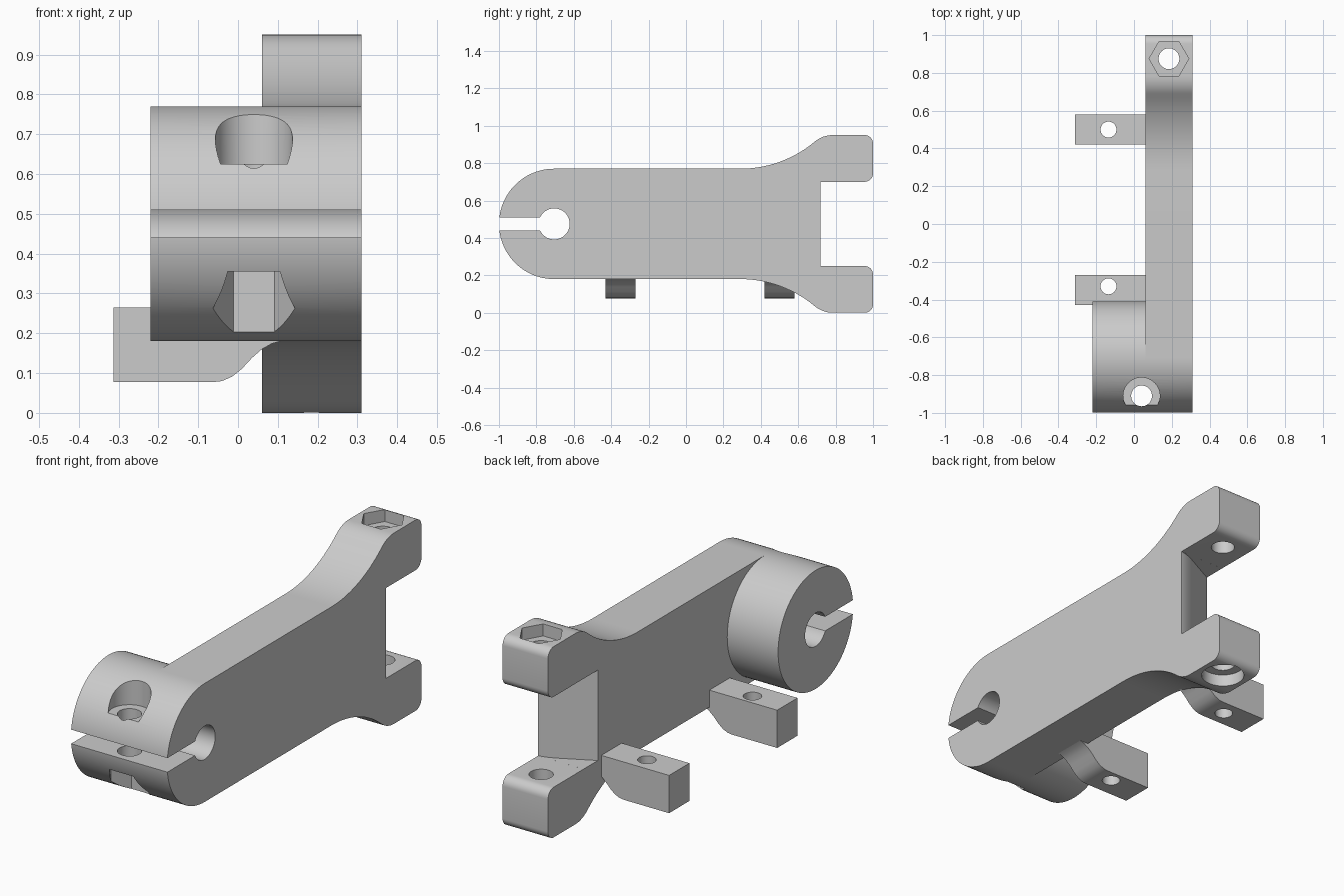
import bpy
import bmesh
from math import cos, sin, radians

cube = bpy.data.objects.get("Cube")
if cube:
    bpy.data.objects.remove(cube, do_unlink=True)

grey = bpy.data.materials.new("light_grey")
grey.use_nodes = True
COLOUR = (0.6, 0.6, 0.6, 1)
grey.diffuse_color = COLOUR
grey.node_tree.nodes["Principled BSDF"].inputs["Base Color"].default_value = COLOUR

MID = 0.475             # height of the mirror plane
PIVOT = -0.705          # y of the clamp bore
RADIUS = 0.295          # clamp radius
INNER, OUTER = 0.06, 0.31   # arm thickness along x


def arc(cu, cv, r, a0, a1, n):
    """Points along an arc, angles in degrees, both ends included."""
    angles = [radians(a0 + (a1 - a0) * i / n) for i in range(n + 1)]
    return [(cu + r * cos(a), cv + r * sin(a)) for a in angles]


def circle(cu, cv, r, n=48):
    return arc(cu, cv, r, 0, 360, n)[:-1]


def prism(name, points, axis, lo, hi):
    """Extrude a closed outline along one axis."""
    place = {"x": lambda u, v, w: (w, u, v),
             "y": lambda u, v, w: (u, w, v),
             "z": lambda u, v, w: (u, v, w)}[axis]
    bm = bmesh.new()
    bottom = [bm.verts.new(place(u, v, lo)) for u, v in points]
    top = [bm.verts.new(place(u, v, hi)) for u, v in points]
    bm.faces.new(bottom)
    bm.faces.new(top)
    for i in range(len(points)):
        j = (i + 1) % len(points)
        bm.faces.new((bottom[i], bottom[j], top[j], top[i]))
    bmesh.ops.recalc_face_normals(bm, faces=bm.faces)
    mesh = bpy.data.meshes.new(name)
    bm.to_mesh(mesh)
    bm.free()
    mesh.materials.append(grey)
    obj = bpy.data.objects.new(name, mesh)
    bpy.context.collection.objects.link(obj)
    return obj


def activate(obj):
    bpy.ops.object.select_all(action="DESELECT")
    obj.select_set(True)
    bpy.context.view_layer.objects.active = obj


def cut(obj, cutters):
    activate(obj)
    for cutter in cutters:
        mod = obj.modifiers.new("cut", "BOOLEAN")
        mod.operation = "DIFFERENCE"
        mod.solver = "EXACT"
        mod.object = cutter
        bpy.ops.object.modifier_apply(modifier=mod.name)


def smooth(obj):
    activate(obj)
    bpy.ops.object.shade_smooth_by_angle(angle=radians(30))


# Arm side outline: upper half, then its mirror image
upper = arc(PIVOT, MID, RADIUS, 180, 90, 24)[1:]
upper += arc(0.29, 1.39, 0.62, -90, -50, 14)
upper += arc(0.785, 0.80, 0.15, 130, 90, 8)[1:]
upper += arc(0.955, 0.905, 0.045, 90, 0, 8)
upper += arc(0.955, 0.745, 0.045, 0, -90, 8)
upper.append((0.72, 0.70))
lower = [(y, 2 * MID - z) for y, z in reversed(upper)]
nose = [(PIVOT - RADIUS, MID)]
arm = prism("fork_arm", nose + upper + lower, "x", INNER, OUTER)

# Clamp barrel beside the arm
barrel = prism("clamp_barrel", circle(PIVOT, MID, RADIUS, 96), "x", -0.22, INNER)

# Bore with slit, bolt hole, round head seat and hexagonal nut seat
keyhole = arc(PIVOT, MID, 0.083, -155, 155, 48) + [(-1.1, 0.51), (-1.1, 0.44)]
bolt = (0.04, -0.91)
clamp_cutters = [
    prism("bore_cutter", keyhole, "x", -0.5, 0.5),
    prism("bolt_cutter", circle(*bolt, 0.055), "z", -0.1, 1.1),
    prism("head_seat_cutter", circle(*bolt, 0.097), "z", 0.625, 1.1),
    prism("nut_seat_cutter", circle(*bolt, 0.103, 6), "z", -0.1, 0.355),
]

# Fork pin hole with its seats, and the slanted relief in the fork root
pin = (0.185, 0.875)
relief = [(0.33, 0.721), (0.30, 0.719), (0.26, 0.708), (0.22, 0.69),
          (0.04, 0.598), (0.04, 0.8), (0.33, 0.8)]
fork_cutters = [
    prism("pin_cutter", circle(*pin, 0.055), "z", -0.1, 1.1),
    prism("pin_nut_cutter", circle(*pin, 0.105, 6), "z", 0.89, 1.1),
    prism("pin_head_cutter", circle(*pin, 0.1), "z", -0.1, 0.06),
    prism("relief_cutter", relief, "z", 0.2501, 0.6999),
]
cut(arm, clamp_cutters + fork_cutters)
cut(barrel, clamp_cutters)

# Side lugs with a curved underside and a vertical hole
lug_outline = [(-0.313, 0.265), (-0.313, 0.077), (-0.065, 0.077), (-0.04, 0.08),
               (-0.015, 0.091), (0.01, 0.111), (0.035, 0.138), (0.06, 0.16),
               (0.085, 0.174), (0.11, 0.181), (0.11, 0.265)]
lug_cutters = []
lugs = []
for name, lo, hi, hole_y in (("front_lug", -0.43, -0.27, -0.33),
                             ("rear_lug", 0.42, 0.58, 0.50)):
    lug = prism(name, lug_outline, "y", lo, hi)
    hole = prism(name + "_cutter", circle(-0.135, hole_y, 0.042), "z", -0.1, 0.5)
    cut(lug, [hole])
    lug_cutters.append(hole)
    lugs.append(lug)

for part in [arm, barrel] + lugs:
    smooth(part)
for helper in clamp_cutters + fork_cutters + lug_cutters:
    bpy.data.objects.remove(helper, do_unlink=True)
